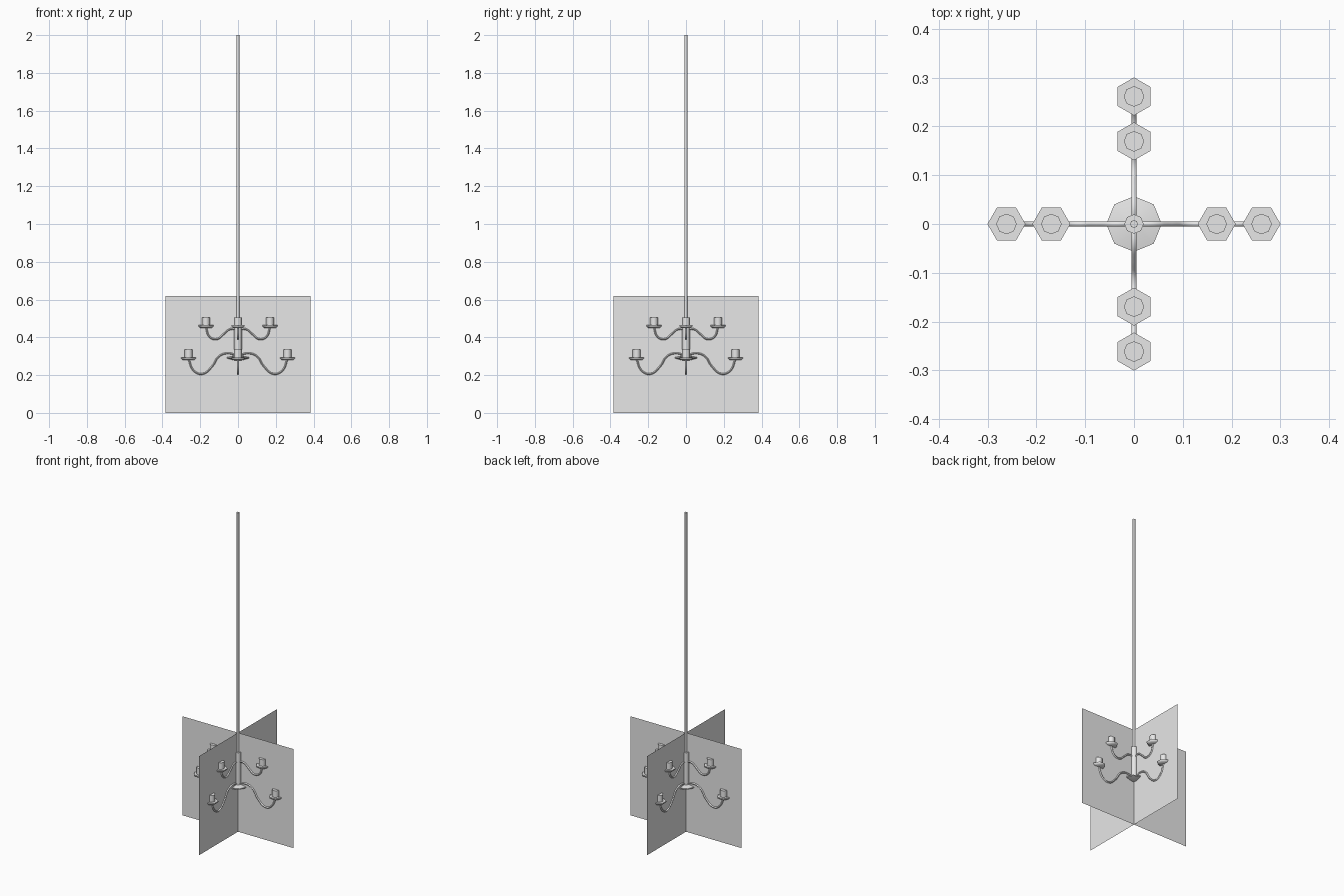
import bpy, bmesh
from math import cos, sin, pi, radians

if "Cube" in bpy.data.objects:
    bpy.data.objects.remove(bpy.data.objects["Cube"])

grey = bpy.data.materials.new("plain grey")
grey.use_nodes = True
grey.diffuse_color = (0.8, 0.8, 0.8, 1)
grey.node_tree.nodes["Principled BSDF"].inputs["Base Color"].default_value = (0.8, 0.8, 0.8, 1)


def add(name, mesh, turn=0.0):
    obj = bpy.data.objects.new(name, mesh)
    obj.rotation_euler.z = turn
    bpy.context.collection.objects.link(obj)
    return obj


def smooth(obj, angle):
    bpy.ops.object.select_all(action='DESELECT')
    obj.select_set(True)
    bpy.context.view_layer.objects.active = obj
    bpy.ops.object.shade_smooth_by_angle(angle=radians(angle))


def lathe(name, profile, sides, x=0.0):
    """Closed solid turned from (radius, height) points, bottom to top."""
    bm = bmesh.new()
    rings = [[bm.verts.new((x + r * cos(2 * pi * i / sides), r * sin(2 * pi * i / sides), z))
              for i in range(sides)] for r, z in profile]
    for low, high in zip(rings, rings[1:]):
        for i in range(sides):
            j = (i + 1) % sides
            bm.faces.new((low[i], low[j], high[j], high[i]))
    bm.faces.new(rings[0][::-1])
    bm.faces.new(rings[-1])
    mesh = bpy.data.meshes.new(name)
    bm.to_mesh(mesh)
    bm.free()
    mesh.materials.append(grey)
    obj = add(name, mesh)
    smooth(obj, 50)
    return obj


def arm(name, path):
    """Curved tube through (x, z) points."""
    curve = bpy.data.curves.new(name, 'CURVE')
    curve.dimensions = '3D'
    curve.bevel_depth = 0.0055
    curve.bevel_resolution = 1
    curve.resolution_u = 4
    spline = curve.splines.new('BEZIER')
    spline.bezier_points.add(len(path) - 1)
    for p, (x, z) in zip(spline.bezier_points, path):
        p.co = (x, 0, z)
        p.handle_left_type = p.handle_right_type = 'AUTO'
    curve.materials.append(grey)
    obj = add(name, curve)
    bpy.ops.object.select_all(action='DESELECT')
    obj.select_set(True)
    bpy.context.view_layer.objects.active = obj
    bpy.ops.object.convert(target='MESH')
    obj = bpy.context.view_layer.objects.active
    smooth(obj, 60)
    return obj


# Hanging rod, central column and base disc
lathe("hanging_rod", [(0.008, 0.49), (0.008, 2.0)], 8)
lathe("column", [(0.02, 0.28), (0.02, 0.503)], 8)
lathe("base_disc", [(0.02, 0.278), (0.057, 0.289), (0.057, 0.295), (0.02, 0.302)], 8)

# Two tiers of arms, each with a dish and a candle, repeated four times
tiers = {
    "lower": (0.2615, 0.28, [(0.0, 0.302), (0.055, 0.316), (0.1, 0.30), (0.138, 0.245),
                             (0.19, 0.206), (0.235, 0.224), (0.2615, 0.285)]),
    "upper": (0.1695, 0.45, [(0.0, 0.438), (0.04, 0.444), (0.075, 0.418), (0.11, 0.391),
                             (0.15, 0.402), (0.1695, 0.455)]),
}
for tier, (x, z, path) in tiers.items():
    parts = [
        arm(tier + "_arm", path),
        lathe(tier + "_dish", [(0.03, z), (0.039, z + 0.008), (0.039, z + 0.014)], 6, x),
        lathe(tier + "_candle", [(0.021, z + 0.012), (0.021, z + 0.055)], 8, x),
    ]
    for part in parts:
        for k in range(1, 4):
            add(f"{part.name}_{k + 1}", part.data, k * pi / 2)

# Two crossed upright panels
panel = bpy.data.meshes.new("panel")
w, h = 0.384, 0.62
panel.from_pydata([(-w, 0, 0), (w, 0, 0), (w, 0, h), (-w, 0, h)], [], [(0, 1, 2, 3)])
panel.materials.append(grey)
add("cross_panel", panel)
add("side_panel", panel, pi / 2)
